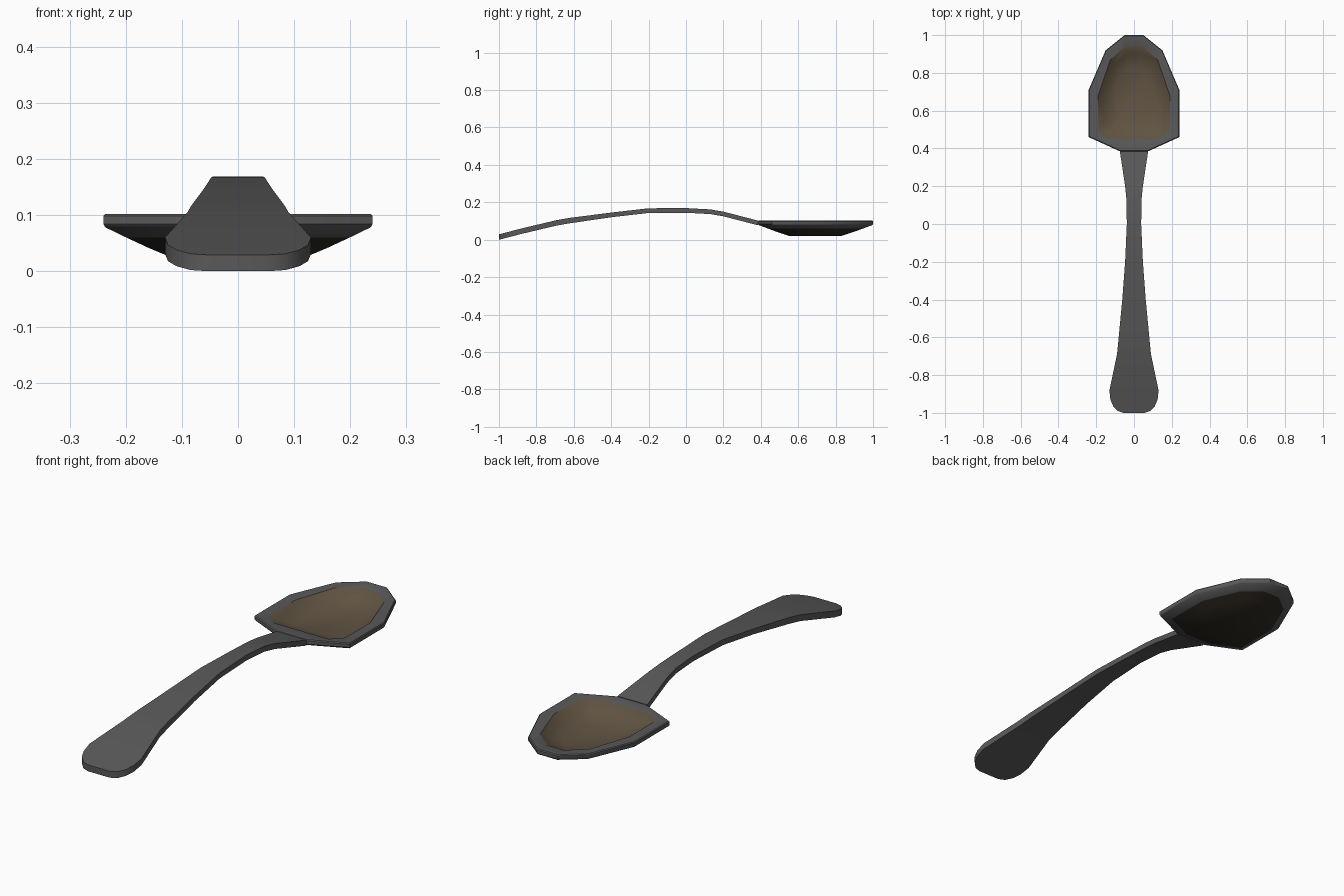
import bpy, bmesh

if "Cube" in bpy.data.objects:
    bpy.data.objects.remove(bpy.data.objects["Cube"])


def material(name, rgb):
    m = bpy.data.materials.new(name)
    m.diffuse_color = (*rgb, 1)
    m.use_nodes = True
    m.node_tree.nodes["Principled BSDF"].inputs["Base Color"].default_value = m.diffuse_color
    return m


grey = material("dark_grey", (0.1, 0.1, 0.1))
brown = material("brown", (0.12, 0.088, 0.055))
dark = material("dark_underside", (0.03, 0.024, 0.017))


def finish(bm, name, mats):
    bmesh.ops.recalc_face_normals(bm, faces=bm.faces)
    mesh = bpy.data.meshes.new(name)
    bm.to_mesh(mesh)
    bm.free()
    ob = bpy.data.objects.new(name, mesh)
    bpy.context.collection.objects.link(ob)
    for m in mats:
        mesh.materials.append(m)
    bpy.ops.object.select_all(action='DESELECT')
    ob.select_set(True)
    bpy.context.view_layer.objects.active = ob
    bpy.ops.object.shade_smooth_by_angle(angle=0.6)


def skin(bm, rings, mats):
    for a, b, m in zip(rings, rings[1:], mats):
        n = len(a)
        for i in range(n):
            j = (i + 1) % n
            bm.faces.new((a[i], a[j], b[j], b[i])).material_index = m


# Handle: arched strip, (y, half width, top z)
sections = [(-1.0, 0.055, 0.029), (-0.99, 0.085, 0.031), (-0.965, 0.11, 0.038),
            (-0.93, 0.125, 0.047), (-0.88, 0.13, 0.060), (-0.69, 0.09, 0.105),
            (-0.62, 0.083, 0.117), (-0.4, 0.062, 0.145), (-0.2, 0.047, 0.168),
            (0.0, 0.038, 0.169), (0.13, 0.04, 0.162), (0.2, 0.047, 0.15),
            (0.385, 0.075, 0.102)]
bm = bmesh.new()
rings = []
for y, w, z in sections:
    t = 0.029 if y < -0.5 else 0.025
    rings.append([bm.verts.new(p) for p in
                  ((-w, y, z), (w, y, z), (w, y, z - t), (-w, y, z - t))])
skin(bm, rings, [0] * len(sections))
bm.faces.new(rings[0])
bm.faces.new(rings[-1])
finish(bm, "handle", [grey])

# Bowl: faceted outlines for the rim and the hollow, right half mirrored
rim = [(0.075, 0.385), (0.24, 0.46), (0.24, 0.71), (0.15, 0.92), (0.05, 1.0)]
hollow = [(0.14, 0.45), (0.19, 0.50), (0.19, 0.68), (0.125, 0.87), (0.045, 0.94)]
CY = 0.69
bm = bmesh.new()


def ring(half, scale, z):
    pts = half + [(-x, y) for x, y in reversed(half)]
    return [bm.verts.new((x * scale, CY + (y - CY) * scale, z)) for x, y in pts]


rings = [ring(rim, 0.46, 0.021), ring(rim, 0.66, 0.041), ring(rim, 0.83, 0.06),
         ring(rim, 0.985, 0.078), ring(rim, 1.0, 0.084), ring(rim, 1.0, 0.098),
         ring(rim, 0.985, 0.102), ring(hollow, 1.0, 0.1),
         ring(hollow, 0.84, 0.072), ring(hollow, 0.55, 0.047)]
skin(bm, rings, [2, 2, 0, 0, 0, 0, 0, 1, 1])
bm.faces.new(rings[0]).material_index = 2
bm.faces.new(rings[-1]).material_index = 1
finish(bm, "bowl", [grey, brown, dark])
